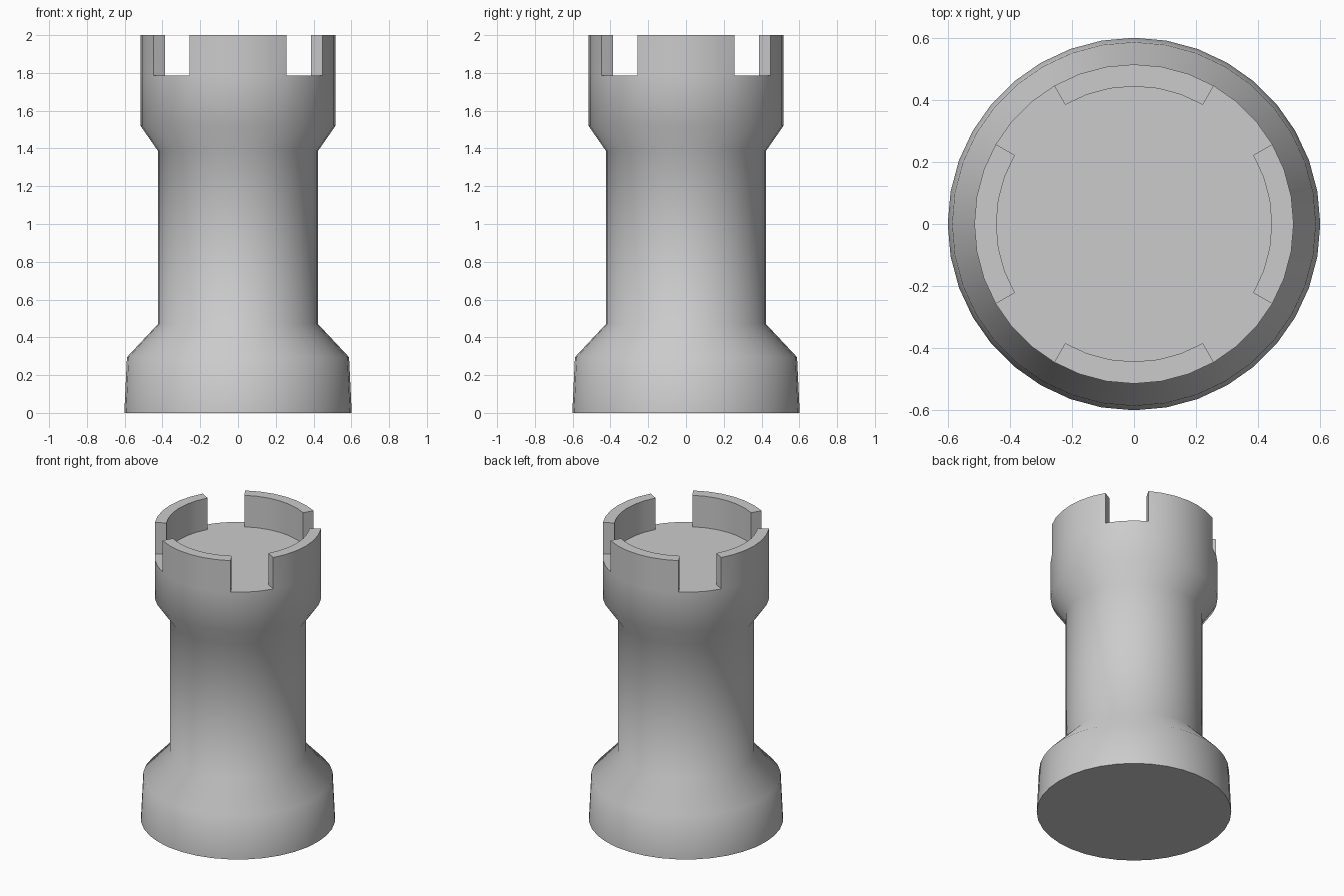
import bpy, bmesh
from math import sin, cos, pi, radians

if "Cube" in bpy.data.objects:
    bpy.data.objects.remove(bpy.data.objects["Cube"])

SEGMENTS = 36
FLOOR_Z, TOP_Z = 1.785, 2.0
# Outer profile from the foot up to the tower floor, then in to the merlon's inner edge
PROFILE = [(0.602, 0), (0.588, 0.295), (0.424, 0.47), (0.424, 1.387),
           (0.516, 1.52), (0.516, FLOOR_Z), (0.445, FLOOR_Z)]

bm = bmesh.new()

# Turned body
rings = [[bm.verts.new((r * cos(2 * pi * i / SEGMENTS), r * sin(2 * pi * i / SEGMENTS), z))
          for i in range(SEGMENTS)] for r, z in PROFILE]
merlon_faces = []
for k, (lower, upper) in enumerate(zip(rings, rings[1:])):
    for i in range(SEGMENTS):
        j = (i + 1) % SEGMENTS
        face = bm.faces.new((lower[i], lower[j], upper[j], upper[i]))
        # Four merlons of 60 degrees, centred on the axes
        if k == len(rings) - 2 and (i + 3) % 9 < 6:
            merlon_faces.append(face)

# Underside and tower floor
bm.faces.new(rings[0][::-1])
bm.faces.new(rings[-1])

# Raise the merlons
raised = bmesh.ops.extrude_face_region(bm, geom=merlon_faces)
verts = [g for g in raised["geom"] if isinstance(g, bmesh.types.BMVert)]
bmesh.ops.translate(bm, verts=verts, vec=(0, 0, TOP_Z - FLOOR_Z))
leftover = [f for f in merlon_faces if f.is_valid]
if leftover:
    bmesh.ops.delete(bm, geom=leftover, context='FACES')
bmesh.ops.recalc_face_normals(bm, faces=bm.faces)

mesh = bpy.data.meshes.new("rook_tower")
bm.to_mesh(mesh)
bm.free()
rook = bpy.data.objects.new("rook_tower", mesh)
bpy.context.collection.objects.link(rook)

# Smooth sides, sharp battlements
bpy.context.view_layer.objects.active = rook
rook.select_set(True)
bpy.ops.object.shade_smooth_by_angle(angle=radians(50))
